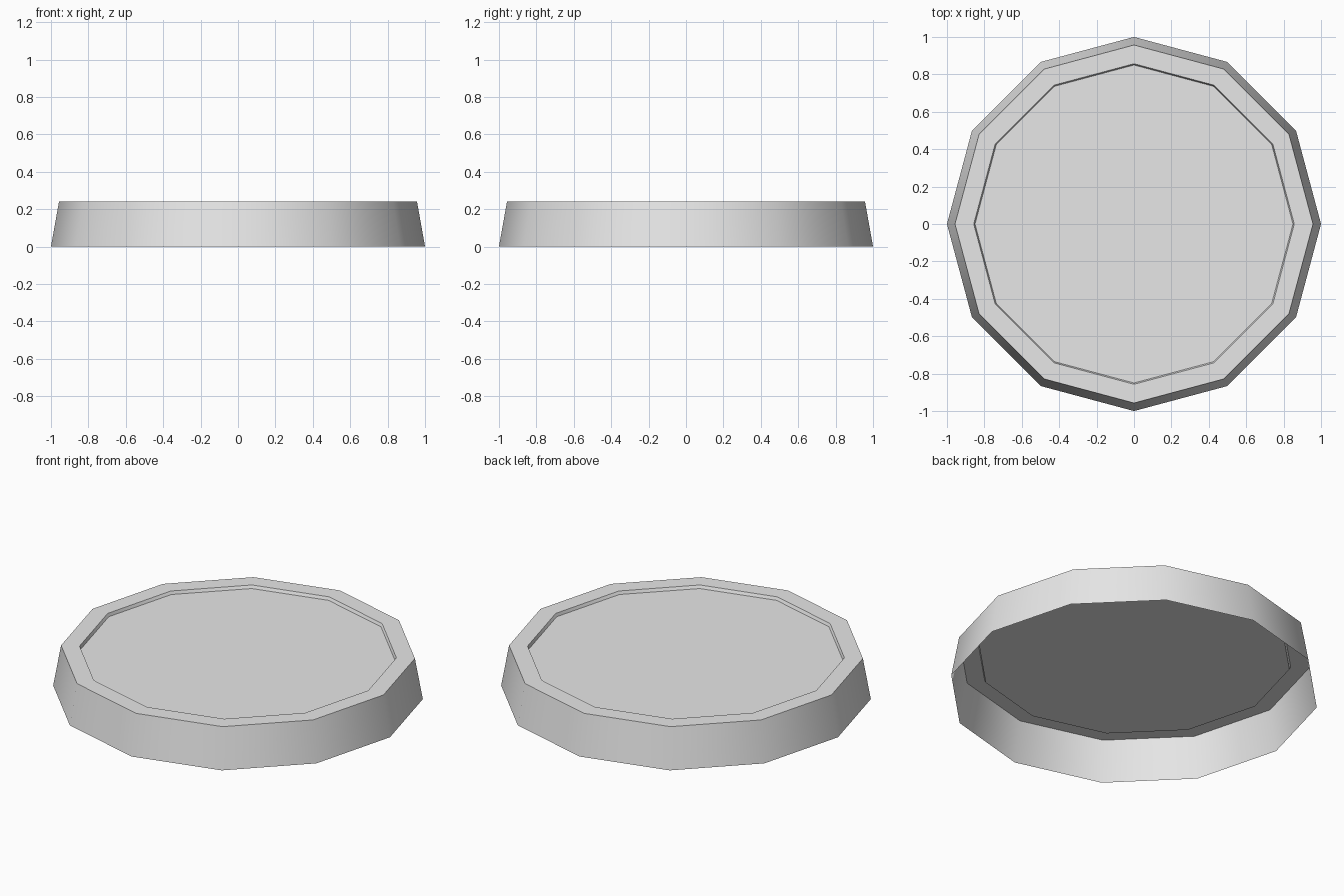
import bpy
import bmesh
import math

SIDES = 12

cube = bpy.data.objects.get("Cube")
if cube:
    bpy.data.objects.remove(cube, do_unlink=True)

# Plain grey material
grey = bpy.data.materials.new("light grey")
grey.use_nodes = True
colour = (0.8, 0.8, 0.8, 1)
grey.diffuse_color = colour
grey.node_tree.nodes["Principled BSDF"].inputs["Base Color"].default_value = colour

# Radius and height of each ring: foot, rim edge, recess lip, recess floor
profile = [(1.0, 0.0), (0.957, 0.24), (0.857, 0.24), (0.85, 0.222)]

bm = bmesh.new()
rings = []
for radius, height in profile:
    rings.append([
        bm.verts.new((radius * math.cos(math.tau * i / SIDES),
                      radius * math.sin(math.tau * i / SIDES), height))
        for i in range(SIDES)])

# Sloping wall, flat rim and recess step; the underside stays open
for low, high in zip(rings, rings[1:]):
    for i in range(SIDES):
        j = (i + 1) % SIDES
        bm.faces.new((low[i], low[j], high[j], high[i]))

# Recessed floor of the lid
bm.faces.new(rings[-1])

mesh = bpy.data.meshes.new("lid")
bm.to_mesh(mesh)
bm.free()
mesh.materials.append(grey)
lid = bpy.data.objects.new("lid", mesh)
bpy.context.collection.objects.link(lid)

# Round shading along the wall, crisp edges at the rim
bpy.ops.object.select_all(action="DESELECT")
lid.select_set(True)
bpy.context.view_layer.objects.active = lid
bpy.ops.object.shade_smooth_by_angle(angle=math.radians(40))
